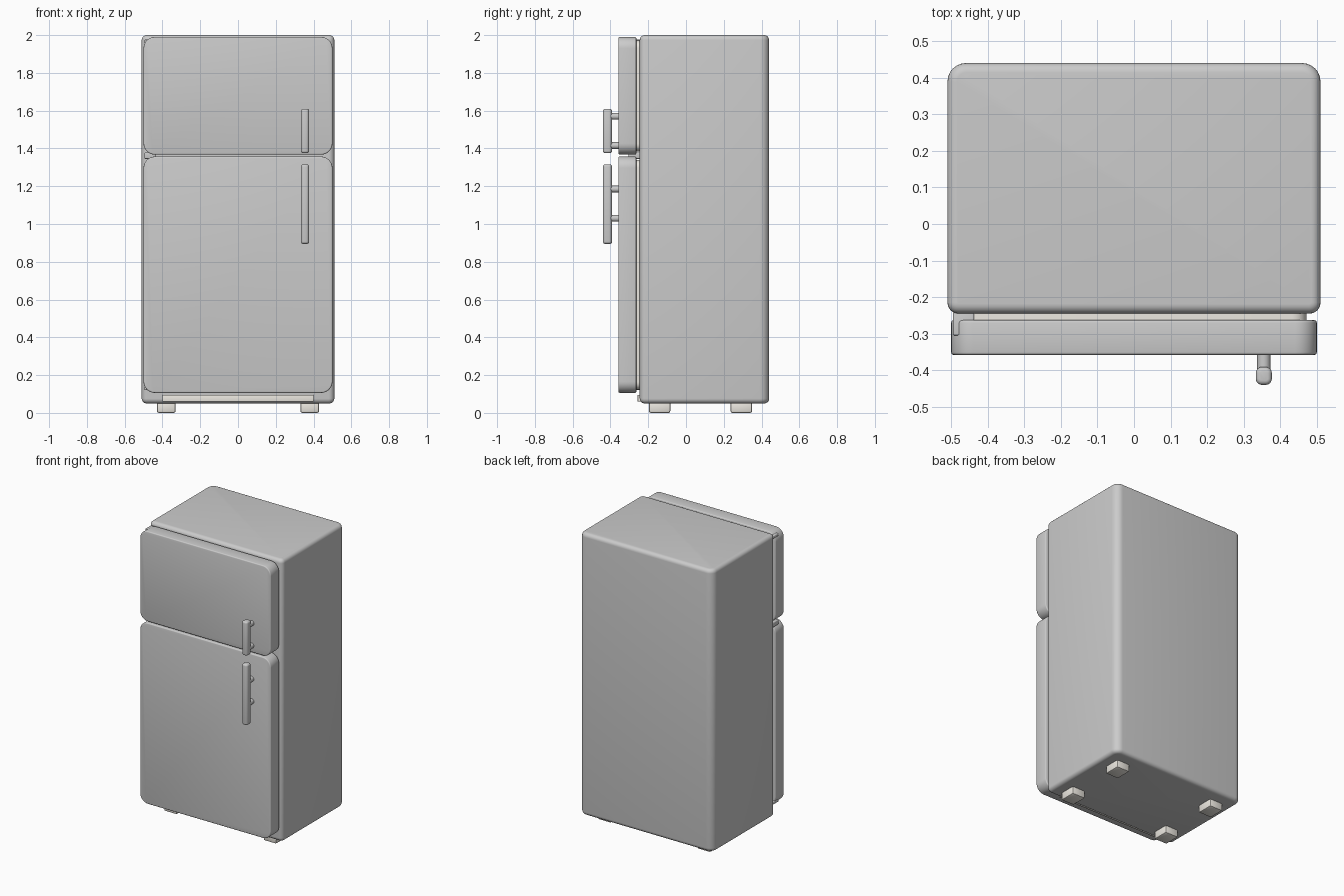
import bpy, bmesh, math
from mathutils import Vector

if "Cube" in bpy.data.objects:
    bpy.data.objects.remove(bpy.data.objects["Cube"])

beige = bpy.data.materials.new("beige_rubber")
beige.diffuse_color = (0.85, 0.82, 0.76, 1)
beige.use_nodes = True
beige.node_tree.nodes["Principled BSDF"].inputs["Base Color"].default_value = beige.diffuse_color


def finish(name, bm, bevel=0, segs=3, mat=None):
    bmesh.ops.recalc_face_normals(bm, faces=bm.faces)
    me = bpy.data.meshes.new(name)
    bm.to_mesh(me)
    bm.free()
    ob = bpy.data.objects.new(name, me)
    bpy.context.collection.objects.link(ob)
    if mat:
        me.materials.append(mat)
    if bevel:
        m = ob.modifiers.new("bevel", 'BEVEL')
        m.width, m.segments = bevel, segs
        m.limit_method, m.angle_limit = 'ANGLE', math.radians(40)
    bpy.ops.object.select_all(action='DESELECT')
    bpy.context.view_layer.objects.active = ob
    ob.select_set(True)
    if bevel:
        bpy.ops.object.modifier_apply(modifier="bevel")
    bpy.ops.object.shade_smooth_by_angle(angle=math.radians(35))
    return ob


def rounded_rect(u0, u1, v0, v1, radii, n=6):
    """Outline with one radius per corner, from low-u low-v counterclockwise."""
    pts = []
    corners = [(u0, v0, 1, 1), (u1, v0, -1, 1), (u1, v1, -1, -1), (u0, v1, 1, -1)]
    for i, ((u, v, su, sv), r) in enumerate(zip(corners, radii)):
        for k in range(n + 1):
            a = math.pi * (1 + i / 2 + k / n / 2)
            pts.append((u + su * r + r * math.cos(a), v + sv * r + r * math.sin(a)))
    return pts


def prism(name, outline, place, depth, **kw):
    bm = bmesh.new()
    face = bm.faces.new([bm.verts.new(place(u, v)) for u, v in outline])
    ext = bmesh.ops.extrude_face_region(bm, geom=[face])
    verts = [g for g in ext["geom"] if isinstance(g, bmesh.types.BMVert)]
    bmesh.ops.translate(bm, verts=verts, vec=Vector(depth))
    return finish(name, bm, **kw)


def box(name, x0, x1, y0, y1, z0, z1, **kw):
    outline = [(x0, y0), (x1, y0), (x1, y1), (x0, y1)]
    return prism(name, outline, lambda u, v: (u, v, z0), (0, 0, z1 - z0), **kw)


# cabinet body, softer at the rear corners
prism("cabinet", rounded_rect(-0.51, 0.51, -0.245, 0.44, (0.03, 0.03, 0.05, 0.05)),
      lambda u, v: (u, v, 0.05), (0, 0, 1.95), bevel=0.026, segs=5)

# doors with their gaskets, handles and posts
doors = [("freezer", 1.367, 1.99, (1.375, 1.61), (1.415, 1.57)),
         ("fridge", 0.106, 1.357, (0.895, 1.315), (1.03, 1.185))]
for name, z0, z1, (h0, h1), posts in doors:
    prism(name + "_door", rounded_rect(-0.5, 0.5, z0, z1, [0.06] * 4, 8),
          lambda u, v: (u, -0.358, v), (0, 0.095, 0), bevel=0.007)
    prism(name + "_gasket",
          rounded_rect(-0.472, 0.472, z0 + 0.018, z1 - 0.018, [0.04] * 4),
          lambda u, v: (u, -0.266, v), (0, 0.024, 0), mat=beige)
    prism(name + "_handle",
          rounded_rect(0.333, 0.377, -0.44, -0.391, [0.017] * 4),
          lambda u, v, z=h0: (u, v, z), (0, 0, h1 - h0), bevel=0.012, segs=4)
    for i, z in enumerate(posts):
        ring = [(0.355 + 0.018 * math.cos(k * math.pi / 12),
                 z + 0.018 * math.sin(k * math.pi / 12)) for k in range(24)]
        prism(f"{name}_handle_post_{i + 1}", ring,
              lambda u, v: (u, -0.405, v), (0, 0.05, 0))

# hinge plates on the left side
for name, z0, z1 in [("top", 1.957, 1.976), ("middle", 1.345, 1.379),
                     ("bottom", 0.12, 0.139)]:
    box(name + "_hinge", -0.495, -0.437, -0.305, -0.24, z0, z1, bevel=0.005)

# kick plate below the lower door
box("kick_plate", -0.4, 0.4, -0.256, -0.23, 0.06, 0.095, bevel=0.003, mat=beige)

# four feet
for sx, side in ((-1, "left"), (1, "right")):
    for y, end in ((-0.14, "front"), (0.293, "back")):
        box(f"{end}_{side}_foot", sx * 0.38 - 0.05, sx * 0.38 + 0.05,
            y - 0.057, y + 0.057, 0, 0.065, bevel=0.01, segs=2, mat=beige)
